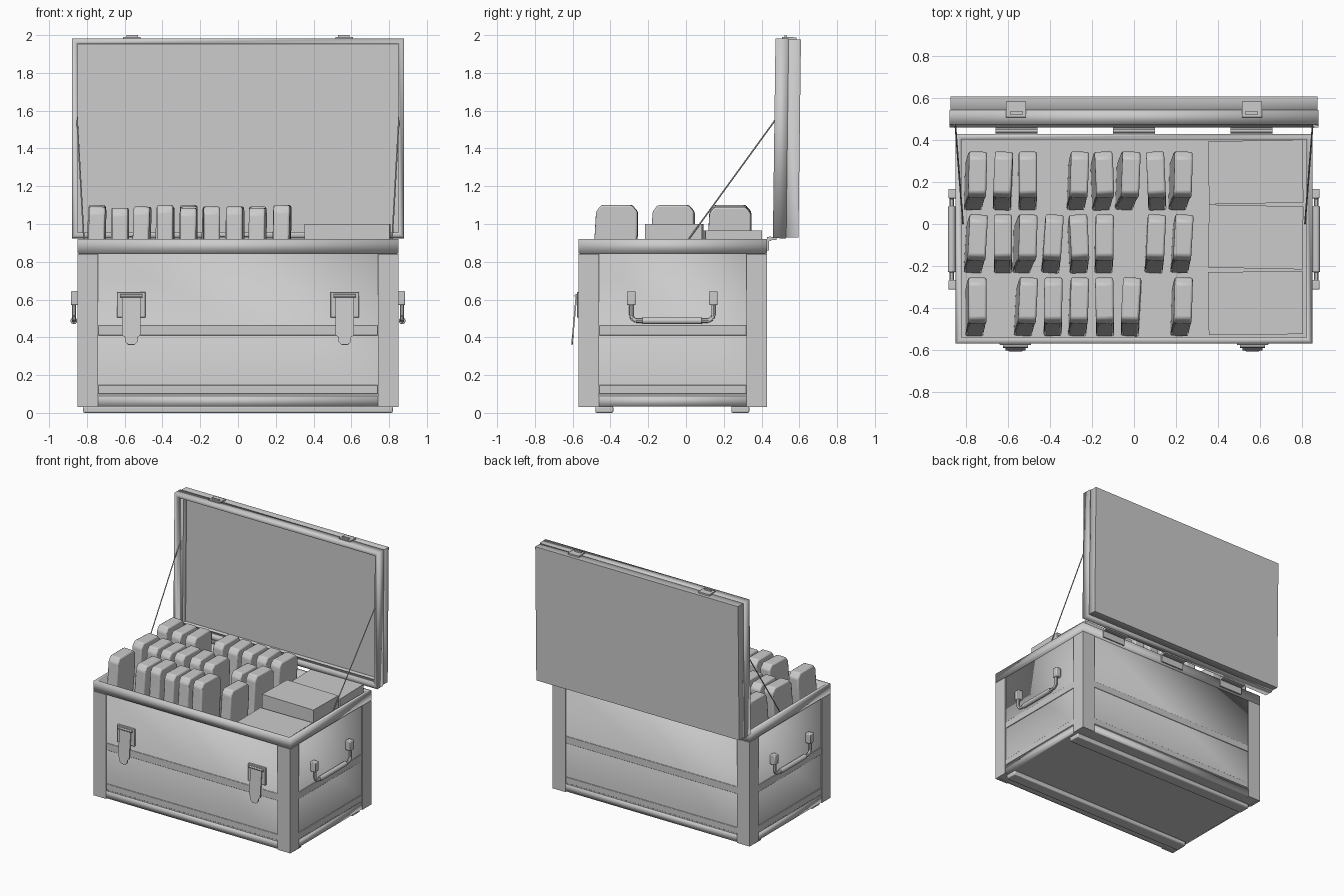
import bpy, bmesh, math, random
from mathutils import Matrix, Vector

if "Cube" in bpy.data.objects:
    bpy.data.objects.remove(bpy.data.objects["Cube"])

random.seed(4)


def finish(name, bm, bevel=0, mirror=False, segs=2):
    bmesh.ops.recalc_face_normals(bm, faces=bm.faces)
    me = bpy.data.meshes.new(name)
    bm.to_mesh(me)
    bm.free()
    ob = bpy.data.objects.new(name, me)
    bpy.context.collection.objects.link(ob)
    if bevel:
        m = ob.modifiers.new("bevel", 'BEVEL')
        m.width, m.segments, m.limit_method = bevel, segs, 'ANGLE'
    if mirror:
        ob.modifiers.new("mirror", 'MIRROR').use_mirror_merge = False
    return ob


def add_box(bm, lo, hi):
    lo, hi = Vector(lo), Vector(hi)
    mat = Matrix.Translation((lo + hi) / 2) @ Matrix.Diagonal((*(hi - lo), 1))
    return bmesh.ops.create_cube(bm, size=1, matrix=mat)["verts"]


def box(name, lo, hi, **kw):
    bm = bmesh.new()
    add_box(bm, lo, hi)
    return finish(name, bm, **kw)


def hollow(name, lo, hi, wall, openings):
    """Box with the faces along the given directions removed, walls thickened inward."""
    bm = bmesh.new()
    add_box(bm, lo, hi)
    bm.normal_update()
    gone = [f for f in bm.faces if any(f.normal.dot(Vector(d)) > 0.9 for d in openings)]
    bmesh.ops.delete(bm, geom=gone, context='FACES')
    ob = finish(name, bm)
    m = ob.modifiers.new("wall", 'SOLIDIFY')
    m.thickness, m.offset, m.use_even_offset = wall, -1, True
    return ob


def rod(name, pts, r, sides=12, **kw):
    bm = bmesh.new()
    for a, b in zip(pts, pts[1:]):
        a, b = Vector(a), Vector(b)
        mat = Matrix.Translation((a + b) / 2) @ (b - a).to_track_quat('Z', 'Y').to_matrix().to_4x4()
        bmesh.ops.create_cone(bm, cap_ends=True, segments=sides, radius1=r, radius2=r,
                              depth=(b - a).length, matrix=mat)
    return finish(name, bm, **kw)


def prism(name, pts, offset, mat, **kw):
    """Polygon of 3D points extruded by offset, then placed by mat."""
    bm = bmesh.new()
    f = bm.faces.new([bm.verts.new(p) for p in pts])
    ext = bmesh.ops.extrude_face_region(bm, geom=[f])["geom"]
    bmesh.ops.translate(bm, vec=offset, verts=[v for v in ext if isinstance(v, bmesh.types.BMVert)])
    bmesh.ops.transform(bm, matrix=mat, verts=bm.verts)
    return finish(name, bm, **kw)


# Chest body: shell, top band, corner posts
X, Y0, Y1 = 0.85, -0.57, 0.43
hollow("chest_shell", (-0.842, Y0 + 0.008, 0.035), (0.842, Y1 - 0.008, 0.915), 0.02, [(0, 0, 1)])
hollow("top_band", (-X, Y0, 0.845), (X, Y1, 0.92), 0.025, [(0, 0, 1), (0, 0, -1)])
hollow("bottom_band", (-X + 0.003, Y0 + 0.003, 0.035), (X - 0.003, Y1 - 0.003, 0.09), 0.02,
       [(0, 0, 1), (0, 0, -1)])
for label, ya, yb in (("front", Y0, Y0 + 0.11), ("back", Y1 - 0.11, Y1)):
    bm = bmesh.new()
    yo = (ya, ya + 0.02) if label == "front" else (yb - 0.02, yb)
    add_box(bm, (X - 0.11, yo[0], 0.03), (X, yo[1], 0.842))
    add_box(bm, (X - 0.02, ya, 0.03), (X, yb, 0.842))
    finish(label + "_corner_post", bm, mirror=True)

# Pressed ribs around all four sides
for i, (za, zb) in enumerate(((0.10, 0.147), (0.41, 0.465))):
    for label, y in (("front", Y0 + 0.004), ("back", Y1 - 0.016)):
        box(f"{label}_rib_{i}", (-0.74, y, za), (0.74, y + 0.012, zb), bevel=0.003)
    box(f"side_rib_{i}", (0.834, -0.46, za), (0.847, 0.32, zb), bevel=0.003, mirror=True)

# Skids below the chest
for label, ya in (("front", -0.48), ("back", 0.24)):
    box(label + "_skid", (-0.82, ya, 0), (0.82, ya + 0.095, 0.036), bevel=0.008)

# Lid: shell, wider lip, catch plates, all leaning back a little
lid = [
    hollow("lid_shell", (-0.875, 0.50, 0.93), (0.875, 0.595, 1.978), 0.02, [(0, -1, 0)]),
    hollow("lid_lip", (-0.88, 0.46, 0.925), (0.88, 0.53, 1.982), 0.03, [(0, -1, 0), (0, 1, 0)]),
    box("lid_catch_plate", (0.515, 0.495, 1.975), (0.61, 0.57, 1.99), mirror=True),
    box("lid_catch_hook", (0.53, 0.508, 1.985), (0.59, 0.522, 2.0), mirror=True),
]
pivot = Vector((0, 0.46, 0.925))
lean = Matrix.Translation(pivot) @ Matrix.Rotation(-0.013, 4, 'X') @ Matrix.Translation(-pivot)
for ob in lid:
    ob.data.transform(lean)

# Hinges
for i, x in enumerate((-0.56, 0, 0.56)):
    bm = bmesh.new()
    add_box(bm, (x - 0.1, 0.425, 0.86), (x + 0.1, 0.44, 0.92))
    add_box(bm, (x - 0.1, 0.43, 0.915), (x + 0.1, 0.48, 0.93))
    finish(f"hinge_{i}", bm)
    rod(f"hinge_pin_{i}", [(x - 0.1, 0.445, 0.922), (x + 0.1, 0.445, 0.922)], 0.012)

# Lid stays
rod("lid_stay", [(0.815, 0, 0.90), (0.856, 0.53, 1.63)], 0.004, sides=8, mirror=True)

# Front latches: plate, pin and hanging tongue
box("latch_plate", (0.49, -0.577, 0.505), (0.64, -0.56, 0.64), bevel=0.003, mirror=True)
rod("latch_pin", [(0.505, -0.581, 0.62), (0.625, -0.581, 0.62)], 0.009, mirror=True)
tongue = [(-0.048, 0), (-0.048, -0.215), (-0.034, -0.225), (-0.032, -0.25), (-0.016, -0.265),
          (0.016, -0.265), (0.032, -0.25), (0.034, -0.225), (0.048, -0.215), (0.048, 0)]
prism("latch_tongue", [(x, 0, z) for x, z in tongue], (0, 0.008, 0),
      Matrix.Translation((0.565, -0.584, 0.625)) @ Matrix.Rotation(-0.09, 4, 'X'), mirror=True)

# Side handles: brackets, bent rod, grip
for i, y in enumerate((-0.29, 0.145)):
    box(f"handle_bracket_{i}", (0.84, y - 0.023, 0.57), (0.885, y + 0.023, 0.645),
        bevel=0.006, mirror=True)
hx = 0.869
rod("handle_rod", [(hx, -0.29, 0.60), (hx, -0.29, 0.515), (hx, -0.283, 0.50), (hx, -0.265, 0.488),
                   (hx, 0.12, 0.488), (hx, 0.138, 0.50), (hx, 0.145, 0.515), (hx, 0.145, 0.60)],
    0.011, mirror=True)
rod("handle_grip", [(hx, -0.23, 0.488), (hx, 0.085, 0.488)], 0.018, sides=16, bevel=0.004, mirror=True)

# Inner tray the contents stand on
box("inner_tray", (-0.825, Y0 + 0.02, 0.42), (0.825, Y1 - 0.02, 0.45))

# Curved upright cases in three rows, with some slots left empty
profile = [(-0.08, 0), (-0.105, -0.035), (-0.11, -0.12), (-0.118, -0.25), (-0.135, -0.4), (-0.165, -0.64),
           (0.06, -0.64), (0.09, -0.4), (0.108, -0.25), (0.115, -0.12), (0.115, -0.035), (0.085, 0)]
slots = (-0.745, -0.625, -0.505, -0.385, -0.26, -0.14, -0.015, 0.105, 0.235)
for row, yc, empty in (("back", 0.23, (3,)), ("middle", -0.07, (6,)), ("front", -0.37, (1, 7))):
    for i, x in enumerate(slots):
        if i in empty:
            continue
        mat = (Matrix.Translation((x, yc, 1.1 - random.choice((0, 0, 0.008, 0.015))))
               @ Matrix.Rotation(random.uniform(-0.07, 0.07), 4, 'Z')
               @ Matrix.Rotation(random.uniform(-0.01, 0.045), 4, 'Y'))
        prism(f"{row}_case_{i}", [(-0.043, y, z) for y, z in profile], (0.086, 0, 0), mat, bevel=0.01)

# Plain cartons on the right
for label, yc, top, turn in (("back", 0.248, 0.965, 0.02), ("middle", -0.062, 1.0, -0.02),
                             ("front", -0.377, 0.905, 0.01)):
    ob = box(label + "_carton", (-0.225, -0.15, 0.45), (0.225, 0.15, top))
    ob.data.transform(Matrix.Translation((0.58, yc, 0)) @ Matrix.Rotation(turn, 4, 'Z'))

# Smooth shading with sharp edges kept
for ob in bpy.context.collection.objects:
    ob.select_set(True)
    bpy.context.view_layer.objects.active = ob
bpy.ops.object.shade_smooth_by_angle(angle=math.radians(30))
